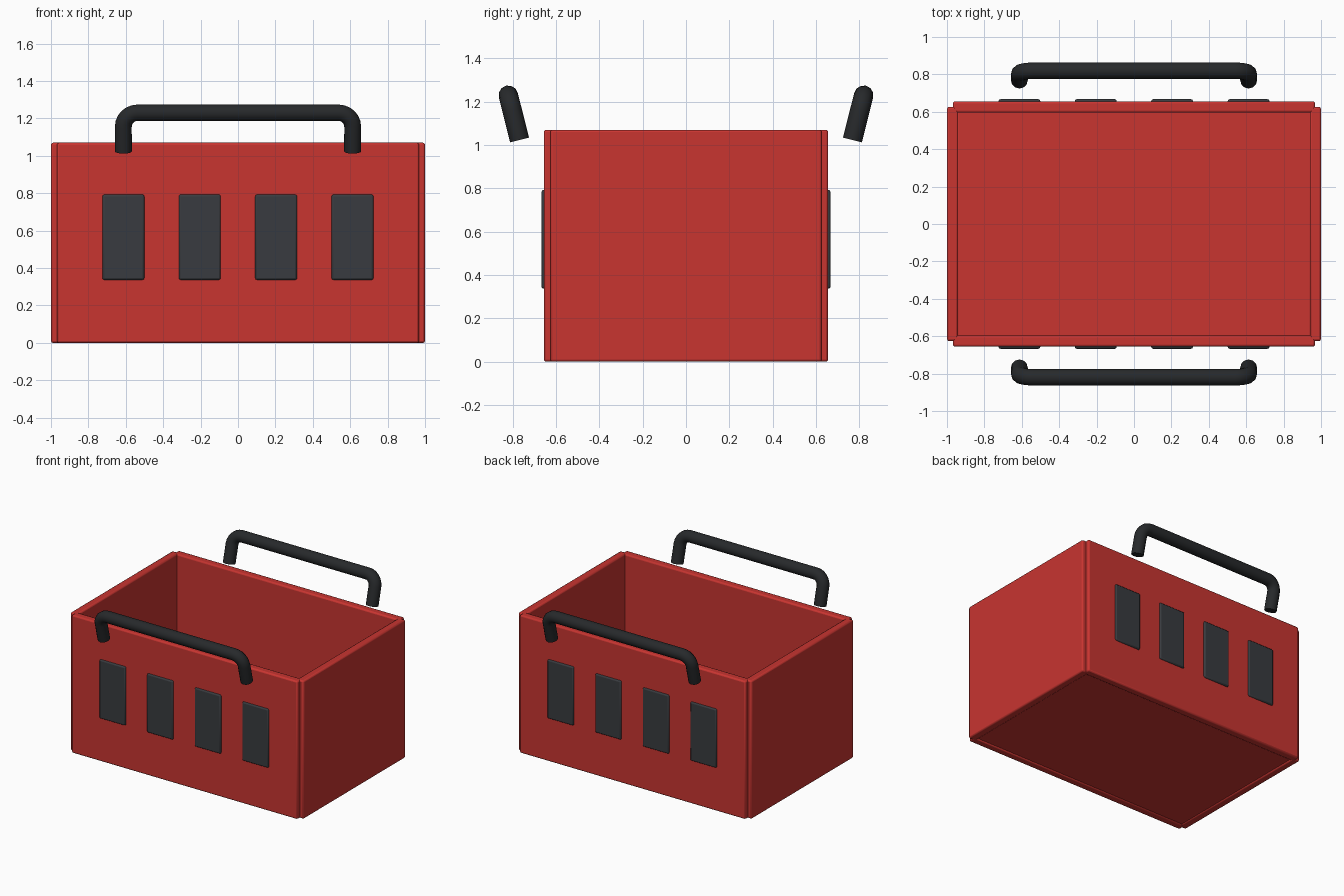
import bpy, math
from mathutils import Vector

if "Cube" in bpy.data.objects:
    bpy.data.objects.remove(bpy.data.objects["Cube"])


def material(name, color):
    m = bpy.data.materials.new(name)
    m.diffuse_color = (*color, 1)
    m.use_nodes = True
    m.node_tree.nodes["Principled BSDF"].inputs["Base Color"].default_value = m.diffuse_color
    return m


RED = material("red_plastic", (0.58, 0.035, 0.03))
BLACK = material("black_rubber", (0.02, 0.022, 0.024))
GREY = material("dark_panel", (0.04, 0.044, 0.05))


def box(name, lo, hi, mat, bevel=0.011):
    lo, hi = Vector(lo), Vector(hi)
    bpy.ops.mesh.primitive_cube_add(size=1, location=(lo + hi) / 2)
    ob = bpy.context.object
    ob.name = name
    ob.scale = hi - lo
    bpy.ops.object.transform_apply(location=False, rotation=False, scale=True)
    b = ob.modifiers.new("bevel", 'BEVEL')
    b.width, b.segments = bevel, 2
    ob.data.materials.append(mat)
    bpy.ops.object.shade_smooth_by_angle(angle=math.radians(30))
    return ob


def handle(name, side):
    # U-shaped tube with rounded corners, leaning outward
    base, top = Vector((0, 0.768, 1.023)), Vector((0, 0.82, 1.23))
    half, r = 0.613, 0.075
    up = (top - base).normalized()
    pts = [base + Vector((half, 0, 0))]
    for i in range(7):
        a = math.pi / 2 * i / 6
        pts.append(top - up * r * (1 - math.sin(a))
                   + Vector((half - r + r * math.cos(a), 0, 0)))
    pts += [Vector((-p.x, p.y, p.z)) for p in reversed(pts)]
    cu = bpy.data.curves.new(name, 'CURVE')
    cu.dimensions = '3D'
    cu.bevel_depth, cu.bevel_resolution, cu.use_fill_caps = 0.045, 4, True
    sp = cu.splines.new('POLY')
    sp.points.add(len(pts) - 1)
    for p, v in zip(sp.points, pts):
        p.co = (v.x, v.y * side, v.z, 1)
    ob = bpy.data.objects.new(name, cu)
    bpy.context.collection.objects.link(ob)
    cu.materials.append(BLACK)
    bpy.ops.object.select_all(action='DESELECT')
    ob.select_set(True)
    bpy.context.view_layer.objects.active = ob
    bpy.ops.object.convert(target='MESH')
    bpy.ops.object.shade_smooth_by_angle(angle=math.radians(40))


H = 1.07
# floor
box("floor", (-0.95, -0.605, 0.008), (0.95, 0.605, 0.068), RED)

for s, long_name, short_name in ((-1, "front", "left"), (1, "back", "right")):
    # long wall, short wall
    y0, y1 = sorted((0.595 * s, 0.656 * s))
    box(long_name + "_wall", (-0.968, y0, 0), (0.968, y1, H), RED)
    x0, x1 = sorted((0.94 * s, 1.0 * s))
    box(short_name + "_wall", (x0, -0.626, 0), (x1, 0.626, H), RED)
    # four dark vent panels on the long wall
    y0, y1 = sorted((0.635 * s, 0.667 * s))
    for i in range(4):
        x = -0.613 + i * 0.4085
        box(f"{long_name}_vent_{i + 1}", (x - 0.112, y0, 0.337),
            (x + 0.112, y1, 0.793), GREY, 0.01)
    handle(long_name + "_handle", s)
